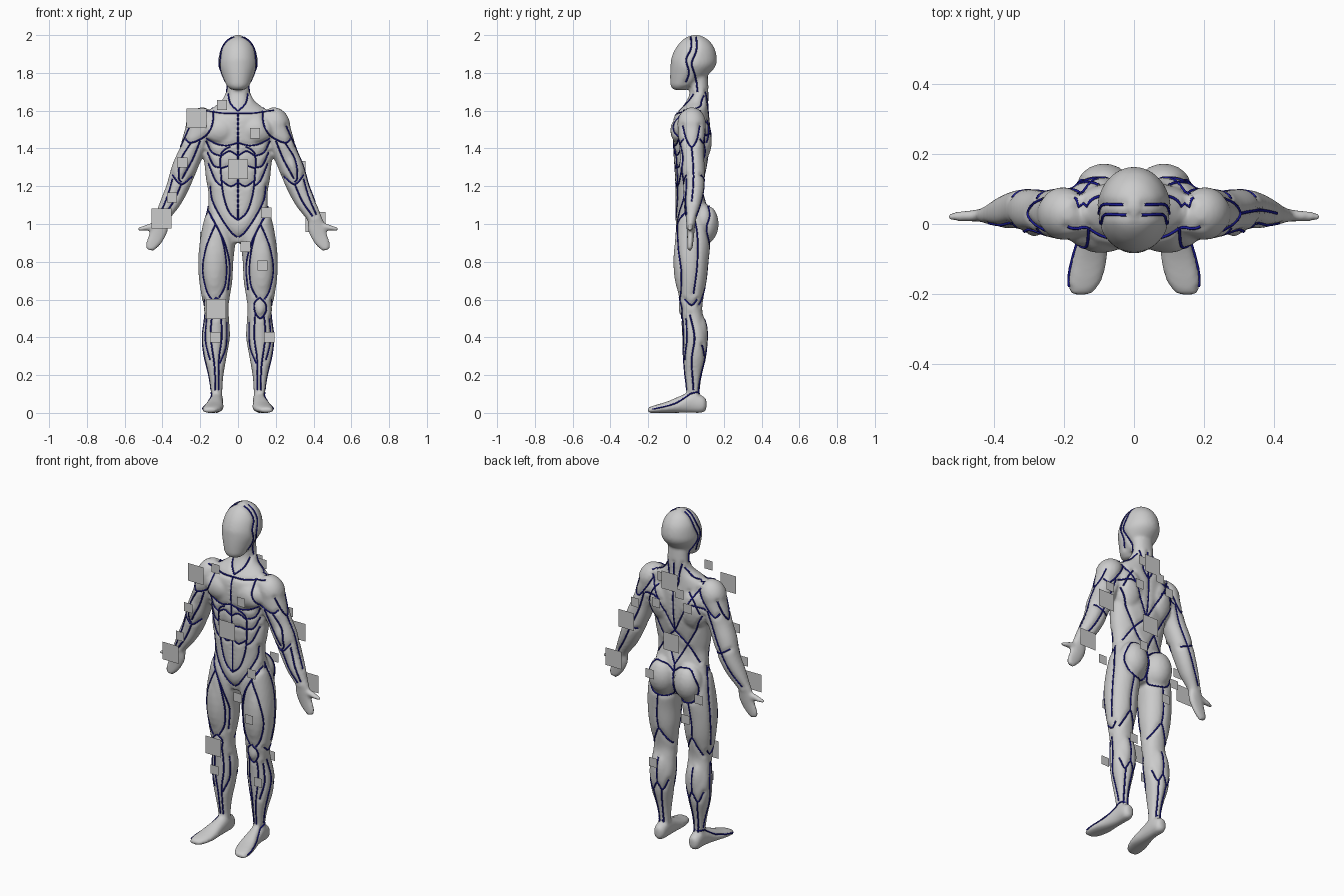
import bpy, bmesh, math
from mathutils import Vector as V, Matrix
from mathutils.bvhtree import BVHTree
from mathutils.kdtree import KDTree

bm = bmesh.new()


def spline(pts, n):
    """Catmull-Rom interpolation of tuples of any length."""
    p = [pts[0]] + list(pts) + [pts[-1]]
    out = []
    for i in range(1, len(p) - 2):
        for k in range(n):
            t = k / n
            out.append(tuple(0.5 * (2 * b + (c - a) * t + (2 * a - 5 * b + 4 * c - d) * t * t
                                    + (3 * b - a - 3 * c + d) * t ** 3)
                             for a, b, c, d in zip(p[i - 1], p[i], p[i + 1], p[i + 2])))
    return out + [tuple(pts[-1])]


def loft(rows, u=(1, 0, 0), v=(0, 1, 0), both=True, e=2.2, n=32):
    """Rows are (x, y, z, half width along u, half depth along v)."""
    u, v = V(u), V(v)
    for sx in ((1, -1) if both else (1,)):
        rings = []
        for x, y, z, w, d in spline(rows, 4):
            ring = []
            for i in range(n):
                a = 2 * math.pi * i / n
                c, s = math.cos(a), math.sin(a)
                q = V((x, y, z)) + u * w * math.copysign(abs(c) ** (2 / e), c) \
                    + v * d * math.copysign(abs(s) ** (2 / e), s)
                ring.append(bm.verts.new((q.x * sx, q.y, q.z)))
            rings.append(ring)
        for a, b in zip(rings, rings[1:]):
            for i in range(n):
                bm.faces.new((a[i], a[(i + 1) % n], b[(i + 1) % n], b[i]))
        bm.faces.new(rings[0])
        bm.faces.new(rings[-1])


def muscle(c, r, tilt=0):
    for sx in (1, -1):
        m = Matrix.Translation((c[0] * sx, c[1], c[2])) @ Matrix.Rotation(tilt * sx, 4, 'Y') \
            @ Matrix.Diagonal((*r, 1))
        bmesh.ops.create_uvsphere(bm, u_segments=24, v_segments=14, radius=1, matrix=m)


# Torso and neck
loft([(0, .035, .9, .06, .06), (0, .035, .95, .14, .08), (0, .036, 1.0, .178, .09), (0, .027, 1.1, .16, .083),
      (0, .018, 1.17, .158, .074), (0, .02, 1.24, .17, .078), (0, .025, 1.32, .178, .088),
      (0, .028, 1.4, .188, .096), (0, .028, 1.5, .2, .1), (0, .03, 1.57, .185, .093),
      (0, .045, 1.61, .145, .075), (0, .06, 1.65, .09, .058), (0, .07, 1.7, .066, .05),
      (0, .065, 1.78, .062, .05)], both=False)
# Head
loft([(0, -.03, 1.71, .035, .035), (0, -.025, 1.73, .058, .056), (0, 0, 1.76, .075, .084),
      (0, .022, 1.8, .092, .106), (0, .038, 1.84, .105, .12), (0, .043, 1.88, .103, .12),
      (0, .048, 1.93, .091, .103), (0, .05, 1.97, .066, .073), (0, .05, 1.992, .035, .04),
      (0, .05, 2.002, .01, .01)], both=False, e=2)
# Legs
loft([(.1, .03, 1.04, .075, .07), (.1, .037, 1.0, .086, .087), (.109, .035, .9, .094, .094),
      (.118, .03, .8, .093, .09), (.118, .03, .7, .088, .08), (.118, .027, .61, .074, .066),
      (.115, .026, .55, .065, .06), (.115, .035, .49, .068, .06), (.118, .047, .4, .075, .067),
      (.122, .045, .3, .062, .063), (.118, .038, .2, .041, .048), (.115, .037, .12, .032, .038),
      (.115, .04, .05, .033, .04)])
# Feet
loft([(.115, .108, .045, .018, .028), (.115, .085, .046, .034, .045), (.115, .03, .055, .037, .055),
      (.12, -.03, .045, .042, .045), (.13, -.1, .03, .053, .03), (.143, -.16, .021, .051, .021),
      (.15, -.19, .016, .038, .016), (.152, -.203, .013, .02, .01)], v=(0, 0, 1))
# Arms
loft([(.15, .03, 1.6, .045, .05), (.185, .03, 1.54, .078, .072), (.213, .03, 1.46, .077, .072),
      (.25, .032, 1.375, .066, .064), (.288, .038, 1.285, .066, .062), (.322, .042, 1.19, .059, .056),
      (.36, .035, 1.11, .052, .048), (.4, .028, 1.04, .039, .032), (.418, .025, 1.0, .038, .022)],
     u=(.927, 0, .375))
# Hands and thumbs
loft([(.405, .026, 1.03, .036, .026), (.415, .025, .98, .046, .022), (.43, .024, .935, .043, .018),
      (.453, .022, .89, .035, .015), (.468, .02, .862, .018, .012)], u=(.95, 0, .3))
loft([(.41, .025, .985, .03, .02), (.46, .024, .985, .02, .016), (.5, .022, .977, .014, .014),
      (.53, .02, .972, .008, .01)], u=(0, 0, 1))
# Muscle masses
muscle((.085, .09, 1.0), (.085, .083, .11))
muscle((.095, -.01, 1.495), (.1, .073, .085))
muscle((.2, .03, 1.53), (.075, .076, .09), -.4)
muscle((.1, .06, 1.45), (.095, .078, .14))
muscle((.125, -.005, .8), (.07, .062, .2))
muscle((.115, -.01, .555), (.035, .03, .05))
muscle((.118, .07, .41), (.06, .048, .12))
muscle((.285, .02, 1.31), (.045, .055, .1), -.38)

bmesh.ops.recalc_face_normals(bm, faces=bm.faces)
me = bpy.data.meshes.new("body")
bm.to_mesh(me)
bm.free()
body = bpy.data.objects.new("body", me)
bpy.context.collection.objects.link(body)
rm = body.modifiers.new("fuse", 'REMESH')
rm.mode, rm.voxel_size = 'VOXEL', .0085
sm = body.modifiers.new("relax", 'SMOOTH')
sm.factor, sm.iterations = .5, 5
dg = bpy.context.evaluated_depsgraph_get()
me = bpy.data.meshes.new_from_object(body.evaluated_get(dg))
body.modifiers.clear()
body.data = me
tree = BVHTree.FromPolygons([v.co.copy() for v in me.vertices], [tuple(p.vertices) for p in me.polygons])

# Seam lines projected onto the body
seams, cloud = [], []


def seam(view, *pts):
    sp = spline(pts, 8)
    run = []
    for a, z in sp:
        if view == 's':
            start = V((.27 if z < 1.1 else 1, a, z))
            d, near = V((-1, 0, 0)), V((.1, a, z))
        else:
            s = -1 if view == 'f' else 1
            start, d, near = V((a, s, z)), V((0, -s, 0)), V((a, .03 + s * .03, z))
        hit, nor, _, _ = tree.ray_cast(start, d)
        if hit is None:
            hit, nor, _, _ = tree.find_nearest(near)
        q = hit - nor * .004
        if run and (q - run[-1]).length > .06:
            seams.append(run)
            run = []
        run.append(q)
    seams.append(run)
    if view == 's' or any(a for a, z in pts):
        seams.append([V((-q.x, q.y, q.z)) for q in run])


# Front of torso
seam('f', (.055, 1.69), (.04, 1.64), (0, 1.6))
seam('f', (.0, 1.59), (.08, 1.59), (.15, 1.6), (.19, 1.605))
seam('f', (0, 1.59), (0, 1.42))
seam('f', (0, 1.43), (.06, 1.415), (.12, 1.425), (.17, 1.45))
seam('f', (.13, 1.6), (.14, 1.52), (.18, 1.46), (.25, 1.43), (.28, 1.45))
seam('f', (0, 1.42), (0, 1.2), (0, 1.02))
seam('f', (.04, 1.41), (.09, 1.37), (.09, 1.25), (.075, 1.14), (.045, 1.06), (0, 1.02))
seam('f', (0, 1.36), (.045, 1.385), (.09, 1.36))
seam('f', (0, 1.295), (.05, 1.305), (.09, 1.295))
seam('f', (0, 1.22), (.04, 1.2), (.088, 1.23))
seam('f', (.09, 1.36), (.14, 1.38), (.17, 1.44))
seam('f', (.09, 1.3), (.13, 1.31), (.165, 1.38))
seam('f', (.085, 1.2), (.12, 1.23), (.16, 1.32))
seam('f', (.15, 1.2), (.14, 1.13), (.1, 1.05), (.04, .96), (.005, .93))
# Front of legs
seam('f', (.165, 1.08), (.12, 1.0), (.07, .9), (.04, .78), (.05, .65))
seam('f', (.15, 1.05), (.09, .94), (.06, .8), (.065, .68), (.1, .61))
seam('f', (.12, 1.0), (.17, .88), (.19, .76), (.17, .65), (.14, .6))
seam('f', (.115, .61), (.085, .58), (.09, .53), (.12, .5), (.15, .54), (.145, .58), (.115, .61))
seam('f', (.09, .53), (.085, .4), (.1, .28), (.1, .12))
seam('f', (.14, .51), (.145, .4), (.125, .25), (.12, .12))
seam('f', (.17, .5), (.175, .38), (.15, .28))
seam('f', (.055, .48), (.06, .35), (.095, .26))
# Front of arms
seam('f', (.2, 1.44), (.24, 1.34), (.295, 1.24))
seam('f', (.25, 1.43), (.305, 1.34), (.315, 1.25), (.3, 1.22))
seam('f', (.24, 1.25), (.3, 1.21), (.35, 1.26))
seam('f', (.3, 1.21), (.34, 1.12), (.395, 1.04))
seam('f', (.35, 1.24), (.375, 1.15), (.415, 1.05))
# Back of torso
seam('b', (0, 1.7), (0, 1.5), (0, 1.3))
seam('b', (.05, 1.7), (.035, 1.64), (.03, 1.58), (0, 1.53))
seam('b', (.06, 1.68), (.1, 1.635), (.17, 1.6))
seam('b', (.16, 1.58), (.09, 1.46), (0, 1.29))
seam('b', (.08, 1.46), (.13, 1.48), (.2, 1.46))
seam('b', (.1, 1.55), (.14, 1.5), (.17, 1.43))
seam('b', (.18, 1.42), (.12, 1.3), (.05, 1.18), (0, 1.09))
seam('b', (0, 1.29), (.07, 1.22), (.14, 1.12))
seam('b', (0, 1.09), (0, 1.0), (.01, .91), (.07, .885), (.14, .91), (.165, 1.0), (.12, 1.09), (.05, 1.09), (0, 1.05))
# Back of legs and arms
seam('b', (.1, .89), (.115, .76), (.11, .67))
seam('b', (.05, .58), (.08, .63), (.11, .67), (.14, .62), (.165, .57))
seam('b', (.115, .5), (.115, .35))
seam('b', (.055, .37), (.085, .31), (.115, .35), (.15, .3), (.18, .36))
seam('b', (.09, .31), (.1, .2), (.1, .1))
seam('b', (.145, .3), (.135, .2), (.13, .1))
seam('b', (.15, 1.57), (.19, 1.5), (.25, 1.43), (.28, 1.45))
seam('b', (.21, 1.46), (.25, 1.34), (.3, 1.23))
seam('b', (.26, 1.22), (.3, 1.23), (.35, 1.26))
seam('b', (.3, 1.23), (.35, 1.13), (.41, 1.04))
# Sides of head, arms, legs and feet
seam('s', (.025, 1.993), (.025, 1.93), (0, 1.87), (.015, 1.8), (.0, 1.75))
seam('s', (.055, 1.993), (.055, 1.92), (.03, 1.85), (.05, 1.78), (.06, 1.7))
seam('s', (-.02, 1.52), (0, 1.45), (.03, 1.41), (.06, 1.45), (.075, 1.52))
seam('s', (.03, 1.41), (.04, 1.25), (.025, 1.06))
seam('s', (.03, 1.08), (.06, .95), (.06, .78), (.04, .63))
seam('s', (-.01, .6), (.03, .57), (.06, .6))
seam('s', (.02, .52), (.045, .4), (.03, .28), (.04, .12))
seam('s', (.075, .11), (.02, .1), (-.06, .05), (-.18, .02))

# Grooves along the seams
cloud = [q for s in seams for q in s]
kd = KDTree(len(cloud))
for i, q in enumerate(cloud):
    kd.insert(q, i)
kd.balance()
normals = [v.normal.copy() for v in me.vertices]
for v, nrm in zip(me.vertices, normals):
    dist = kd.find(v.co)[2]
    v.co -= nrm * .006 * math.exp(-(dist / .014) ** 2)
me.polygons.foreach_set("use_smooth", [True] * len(me.polygons))

# Blue seam tubes
cu = bpy.data.curves.new("muscle_seams", 'CURVE')
cu.dimensions, cu.bevel_depth, cu.bevel_resolution = '3D', .0042, 1
for s in seams:
    if len(s) > 1:
        sp = cu.splines.new('POLY')
        sp.points.add(len(s) - 1)
        for p, q in zip(sp.points, s):
            p.co = (*q, 1)
blue = bpy.data.materials.new("seam_blue")
blue.diffuse_color = (.01, .01, .3, 1)
cu.materials.append(blue)
lines = bpy.data.objects.new("muscle_seams", cu)
bpy.context.collection.objects.link(lines)
bpy.ops.object.select_all(action='DESELECT')
lines.select_set(True)
bpy.context.view_layer.objects.active = lines
bpy.ops.object.convert(target='MESH')


# Floating square marker plates
def plates(name, size, spots):
    for x, y, z in spots:
        bpy.ops.mesh.primitive_plane_add(size=size, location=(x, y, z),
                                         rotation=(math.pi / 2 * (1 if y < 0 else -1), 0, 0))
        bpy.context.object.name = name


plates("large_plate", .105, [(-.22, -.085, 1.56), (0, -.105, 1.29), (-.405, -.06, 1.03), (-.115, -.07, .55),
                             (0, .155, 1.6), (0, .14, 1.23), (.305, .13, 1.28), (.41, .1, 1.01)])
plates("small_plate_front", .054, [(-.085, -.09, 1.63), (.09, -.1, 1.48), (-.295, -.05, 1.325), (-.35, -.05, 1.14),
                                   (.15, -.085, 1.06), (.04, -.06, .88), (.13, -.08, .78), (-.12, -.05, .4),
                                   (.165, -.045, .4)])
plates("small_plate_back", .054, [(.06, .145, 1.61), (-.06, .15, 1.54), (-.12, .155, 1.47), (.09, .155, 1.45),
                                  (.26, .11, 1.39), (.1, .2, 1.04), (.12, .14, .48), (-.1, .15, .8),
                                  (-.175, .13, .93)])
